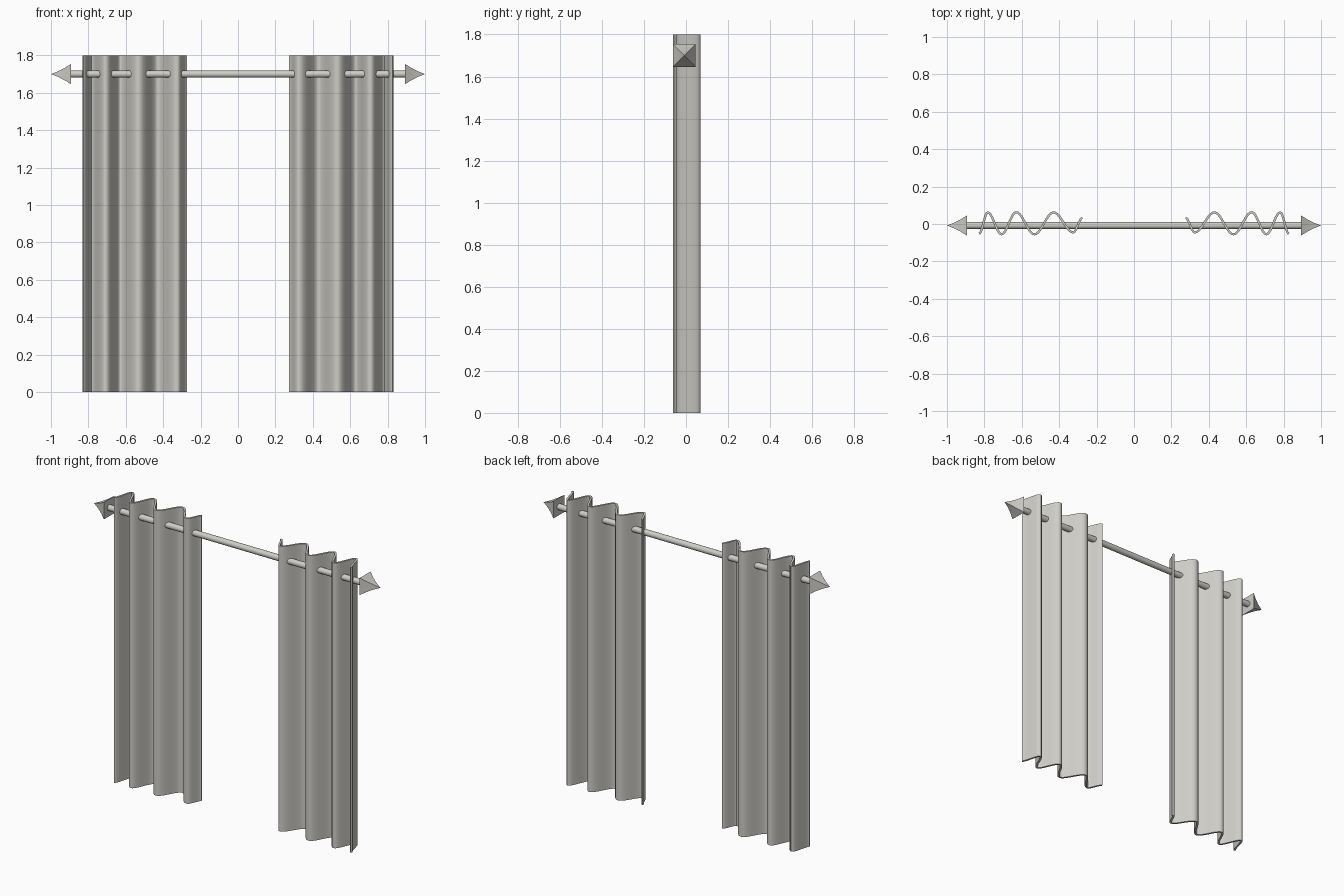
import bpy, bmesh, math

if "Cube" in bpy.data.objects:
    bpy.data.objects.remove(bpy.data.objects["Cube"])

mat = bpy.data.materials.new("warm grey")
mat.diffuse_color = (0.62, 0.61, 0.57, 1)
mat.use_nodes = True
mat.node_tree.nodes["Principled BSDF"].inputs["Base Color"].default_value = mat.diffuse_color

ROD_Y, ROD_Z = -0.008, 1.70


def make(name, bm, smooth=True, angle=40):
    bmesh.ops.recalc_face_normals(bm, faces=bm.faces)
    me = bpy.data.meshes.new(name)
    bm.to_mesh(me)
    bm.free()
    me.materials.append(mat)
    ob = bpy.data.objects.new(name, me)
    bpy.context.collection.objects.link(ob)
    if smooth:
        bpy.ops.object.select_all(action='DESELECT')
        ob.select_set(True)
        bpy.context.view_layer.objects.active = ob
        bpy.ops.object.shade_smooth_by_angle(angle=math.radians(angle))
    return ob


# Fold turning points of one curtain, seen from above
FOLDS = [(0.276, 0.032), (0.325, -0.045), (0.43, 0.062), (0.532, -0.055), (0.63, 0.063),
         (0.708, -0.055), (0.782, 0.062), (0.828, -0.052)]
STEPS, HALF = 10, 0.006


def fold_path():
    pts = []
    for (x0, y0), (x1, y1) in zip(FOLDS, FOLDS[1:]):
        for i in range(STEPS):
            t = i / STEPS
            s = (1 - math.cos(math.pi * t)) / 2
            pts.append((x0 + (x1 - x0) * t, y0 + (y1 - y0) * s))
    return pts + [FOLDS[-1]]


def curtain(name, side):
    path = fold_path()
    front, back = [], []
    for i, (x, y) in enumerate(path):
        a, b = path[max(i - 1, 0)], path[min(i + 1, len(path) - 1)]
        dx, dy = b[0] - a[0], b[1] - a[1]
        k = HALF / math.hypot(dx, dy)
        front.append((x + dy * k, y - dx * k))
        back.append((x - dy * k, y + dx * k))
    bm = bmesh.new()
    ring = front + back[::-1]
    lo = [bm.verts.new((side * x, y, 0)) for x, y in ring]
    hi = [bm.verts.new((side * x, y, 1.8)) for x, y in ring]
    n = len(ring)
    for i in range(n):
        j = (i + 1) % n
        bm.faces.new((lo[i], lo[j], hi[j], hi[i]))
    # hem strips along bottom and top
    for i in range(n // 2 - 1):
        for v in (lo, hi):
            bm.faces.new((v[i], v[i + 1], v[n - 2 - i], v[n - 1 - i]))
    make(name, bm)


def finial(name, side):
    # four-sided spearhead with slightly hollow flanks
    bm = bmesh.new()
    rings = []
    for x, r in [(0.893, 0.054), (0.925, 0.034), (0.96, 0.016)]:
        rings.append([bm.verts.new((side * x, ROD_Y + r * sy, ROD_Z + r * sz))
                      for sy, sz in ((-1, -1), (1, -1), (1, 1), (-1, 1))])
    tip = bm.verts.new((side * 1.0, ROD_Y, ROD_Z))
    bm.faces.new(rings[0])
    for a, b in zip(rings, rings[1:]):
        for i in range(4):
            j = (i + 1) % 4
            bm.faces.new((a[i], a[j], b[j], b[i]))
    for i in range(4):
        bm.faces.new((rings[-1][i], rings[-1][(i + 1) % 4], tip))
    make(name, bm)


for label, side in (("left", -1), ("right", 1)):
    curtain(label + "_curtain", side)
    finial(label + "_finial", side)

# Rod
bm = bmesh.new()
bmesh.ops.create_cone(bm, cap_ends=True, segments=24, radius1=0.019, radius2=0.019, depth=1.8)
for v in bm.verts:
    x, y, z = v.co
    v.co = (z, ROD_Y + y, ROD_Z + x)
make("curtain_rod", bm)
